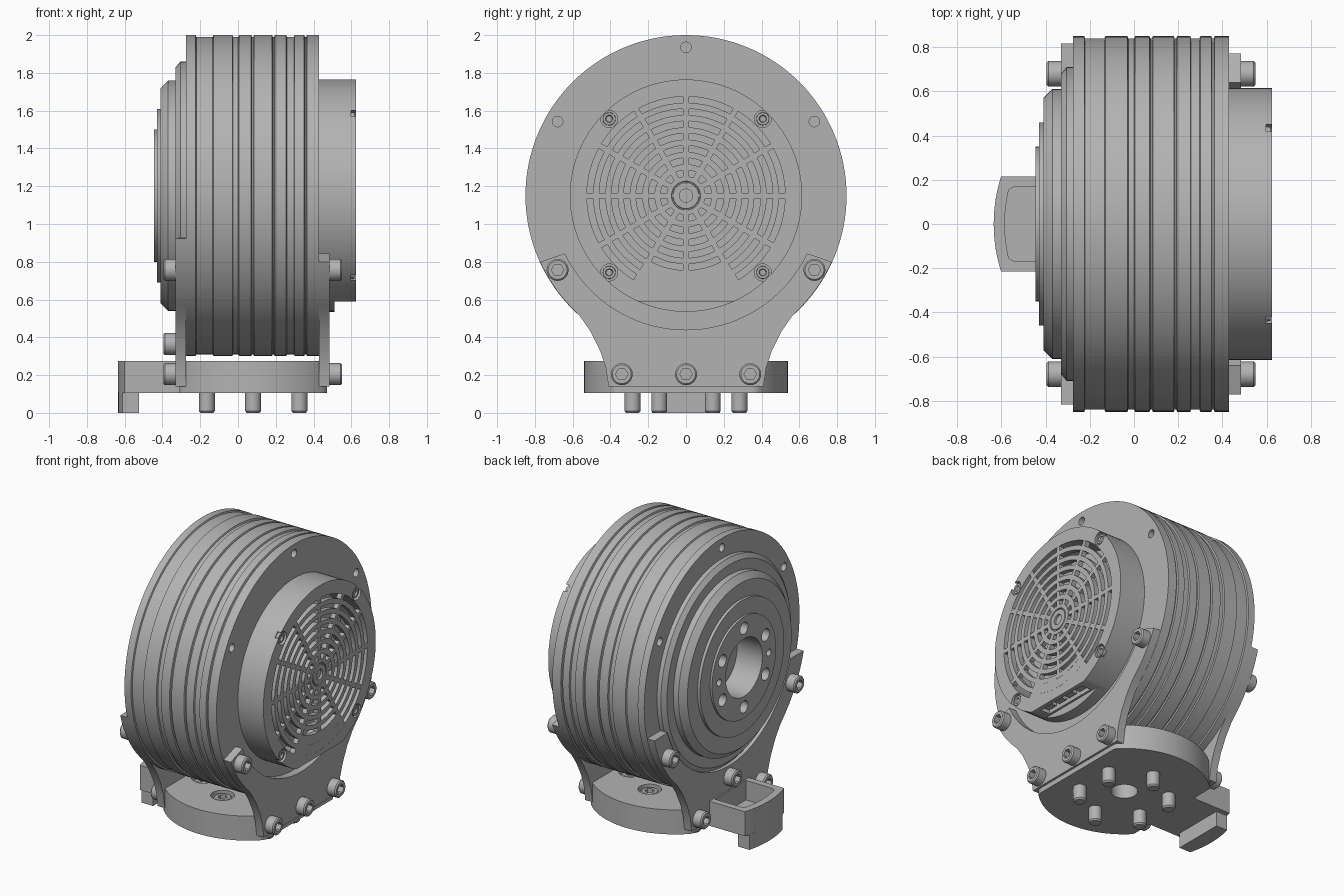
import bpy, bmesh, math
from mathutils import Matrix, Vector

if "Cube" in bpy.data.objects:
    bpy.data.objects.remove(bpy.data.objects["Cube"])

AXIS_Z = 1.15      # height of the motor axis
BASE_X = 0.08      # centre of the round base
grey = bpy.data.materials.new("machined_grey")
grey.use_nodes = True
grey.diffuse_color = (0.45, 0.45, 0.45, 1)
grey.node_tree.nodes["Principled BSDF"].inputs["Base Color"].default_value = grey.diffuse_color
parts = []


def make(name, bm):
    bmesh.ops.recalc_face_normals(bm, faces=bm.faces)
    mesh = bpy.data.meshes.new(name)
    bm.to_mesh(mesh)
    bm.free()
    mesh.materials.append(grey)
    ob = bpy.data.objects.new(name, mesh)
    bpy.context.collection.objects.link(ob)
    parts.append(ob)
    return ob


def lathe(name, profile, closed=False, n=96, y=0, z=AXIS_Z):
    """Revolve (x, radius) points about a line parallel to x."""
    bm = bmesh.new()
    vs = [bm.verts.new((x, 0, r)) for x, r in profile]
    pairs = list(zip(vs, vs[1:])) + ([(vs[-1], vs[0])] if closed else [])
    es = [bm.edges.new(p) for p in pairs]
    bmesh.ops.spin(bm, geom=vs + es, axis=(1, 0, 0), cent=(0, 0, 0),
                   angle=math.tau, steps=n, use_merge=False)
    bmesh.ops.remove_doubles(bm, verts=bm.verts, dist=1e-5)
    bmesh.ops.translate(bm, verts=bm.verts, vec=(0, y, z))
    return make(name, bm)


def prism(name, pts, a, b, axis="x"):
    """Extrude an outline from a to b; points are (y, z) or (x, y)."""
    bm = bmesh.new()
    at = (lambda p: (a, p[0], p[1])) if axis == "x" else (lambda p: (p[0], p[1], a))
    face = bm.faces.new([bm.verts.new(at(p)) for p in pts])
    top = bmesh.ops.extrude_face_region(bm, geom=[face])["geom"]
    move = Vector((b - a, 0, 0) if axis == "x" else (0, 0, b - a))
    bmesh.ops.translate(bm, vec=move, verts=[v for v in top if isinstance(v, bmesh.types.BMVert)])
    return make(name, bm)


def arc(cx, cy, r, a0, a1, n):
    angles = [math.radians(a0 + (a1 - a0) * i / n) for i in range(n + 1)]
    return [(cx + r * math.cos(t), cy + r * math.sin(t)) for t in angles]


def disc(name, a, b, r, u, v, axis="x", n=32):
    return prism(name, arc(u, v, r, 0, 360 - 360 / n, n - 1), a, b, axis)


def box(name, x, y, z):
    return prism(name, [(y[0], z[0]), (y[1], z[0]), (y[1], z[1]), (y[0], z[1])], *x)


def cut(ob, cutters):
    for c in cutters:
        mod = ob.modifiers.new("cut", "BOOLEAN")
        mod.operation, mod.solver, mod.object = "DIFFERENCE", "EXACT", c
    dg = bpy.context.evaluated_depsgraph_get()
    mesh = bpy.data.meshes.new_from_object(ob.evaluated_get(dg))
    ob.modifiers.clear()
    ob.data = mesh
    for c in cutters:
        parts.remove(c)
        bpy.data.objects.remove(c)


def polar(r, deg):
    t = math.radians(deg)
    return r * math.cos(t), AXIS_Z + r * math.sin(t)


# Ribbed motor body with the stepped output flange
HI, LO = 0.85, 0.84
profile = [(-0.25, 0), (-0.25, 0.2), (-0.445, 0.2), (-0.445, 0.35), (-0.43, 0.35),
           (-0.43, 0.46), (-0.41, 0.46), (-0.41, 0.57), (-0.37, 0.61), (-0.33, 0.61),
           (-0.33, 0.68), (-0.305, 0.71), (-0.275, 0.71), (-0.275, HI)]
for g0, g1 in [(-0.225, -0.13), (-0.03, 0.005), (0.07, 0.085), (0.18, 0.195),
               (0.255, 0.3), (0.35, 0.365)]:
    profile += [(g0, HI), (g0 + 0.004, LO), (g1 - 0.004, LO), (g1, HI)]
body = lathe("motor_body", profile + [(0.43, HI), (0.43, 0)], n=128)
holes = []
for deg in (30, 90, 150):
    holes.append(disc("hole", -0.3, -0.2, 0.028, *polar(0.785, deg)))
    holes.append(disc("hole", 0.36, 0.5, 0.028, *polar(0.785, deg)))
for deg in range(30, 360, 60):
    holes.append(disc("hole", -0.5, -0.36, 0.042, *polar(0.272, deg)))
for deg in (0, 180):
    holes.append(disc("hole", -0.5, -0.36, 0.024, *polar(0.272, deg)))
cut(body, holes)

# Rear cap: short drum, flattened at the bottom, with screw notches
cap = lathe("rear_cap", [(0.425, 0.615), (0.625, 0.615), (0.625, 0.525), (0.425, 0.525)], True)
corners = [polar(0.575, d) for d in (45, 135, 225, 315)]
cut(cap, [box("flat", (0.51, 0.7), (-0.5, 0.5), (0.4, 0.59)),
          box("port", (0.525, 0.595), (-0.2, 0.2), (0.56, 0.7))]
    + [disc("notch", 0.598, 0.7, 0.045, *c) for c in corners])
for c in corners:
    lathe("cap_screw", [(0.59, 0), (0.606, 0), (0.606, 0.016), (0.617, 0.02), (0.617, 0.033),
                        (0.59, 0.035)], n=20, y=c[0], z=c[1])
for i in range(4):
    y = -0.15 + 0.1 * i
    box("port_connector", (0.54, 0.58), (y - 0.035, y + 0.035), (0.605, 0.66))

# Grille: concentric rings, spokes, hub and the blank lower sector
G0, G1, STEP = 0.59, 0.625, 0.065
for k in range(1, 7):
    r = 0.525 - STEP * k
    lathe("grille_ring", [(G0, r), (G1, r), (G1, r + 0.032), (G0, r + 0.032)], True, 72)
lathe("grille_hub", [(G0, 0), (0.61, 0), (0.61, 0.035), (G1, 0.035), (G1, 0.068), (0.618, 0.07),
                     (0.618, 0.075), (G1, 0.077), (G1, 0.102), (G0, 0.102)], n=48)
for deg in range(0, 360, 30):
    spoke = box("grille_spoke", (G0, G1 - 0.001), (0.09, 0.53), (-0.015, 0.015))
    spoke.data.transform(Matrix.Translation((0, 0, AXIS_Z)) @ Matrix.Rotation(math.radians(deg), 4, "X"))
prism("grille_blank", arc(0, AXIS_Z, 0.53, -122, -58, 20) + arc(0, AXIS_Z, 0.425, -58, -122, 20),
      G0, G1 - 0.0005)


# Side brackets cradling the body
def bracket(name, x0, x1, inner_deg, outer_deg):
    half = arc(0, AXIS_Z, 0.71, -90, inner_deg, 24)[1:]
    half += arc(0, AXIS_Z, 0.848, outer_deg, -43, 12)
    half += [(0.56, 0.51), (0.505, 0.43), (0.455, 0.33), (0.425, 0.24), (0.41, 0.14)]
    left = [(-y, z) for y, z in reversed(half)]
    return prism(name, left + [(0, AXIS_Z - 0.71)] + half, x0, x1)


bracket("rear_bracket", 0.43, 0.485, -25.5, -24.4)
bracket("flange_bracket", -0.33, -0.275, -18.5, -15.5)

# Socket-head bolts sharing one mesh
bolt = lathe("bracket_bolt", [(-0.04, 0), (-0.04, 0.058), (0.057, 0.058), (0.065, 0.05), (0.065, 0)],
             n=32, z=0)
cut(bolt, [disc("socket", 0.025, 0.1, 0.033, 0, 0, n=6)])
parts.remove(bolt)
bolt_mesh = bolt.data
bpy.data.objects.remove(bolt)


def place_bolt(name, loc, rot=(0, 0, 0)):
    ob = bpy.data.objects.new(name, bolt_mesh)
    ob.location, ob.rotation_euler = loc, rot
    bpy.context.collection.objects.link(ob)
    parts.append(ob)


for y, z in [(0.34, 0.205), (-0.34, 0.205), (0.68, 0.757), (-0.68, 0.757)]:
    place_bolt("rear_bolt", (0.485, y, z))
    place_bolt("flange_bolt", (-0.33, y, z), (0, 0, math.pi))
place_bolt("rear_bolt", (0.485, 0, 0.205))
place_bolt("flange_bolt", (-0.33, 0, 0.365), (0, 0, math.pi))

# Round base plate trimmed flat under the brackets, with its mounting bolts
outline = [(min(max(x, -0.31), 0.47), y) for x, y in arc(BASE_X, 0, 0.54, 0, 357, 119)]
base = prism("base_plate", outline, 0.105, 0.275, "z")
spots = arc(BASE_X, 0, 0.283, 30, 330, 5)
cut(base, [disc("bore", 0.05, 0.35, 0.085, BASE_X, 0, "z")]
    + [disc("counterbore", 0.19, 0.35, 0.075, x, y, "z") for x, y in spots])
for x, y in spots:
    place_bolt("base_bolt_head", (x, y, 0.2), (0, -math.pi / 2, 0))
    shank = lathe("base_bolt_shank", [(0, 0), (0, 0.034), (0.01, 0.042), (0.2, 0.042), (0.2, 0)], n=24, z=0)
    shank.rotation_euler = (0, -math.pi / 2, 0)
    shank.location = (x, y, 0)


# Cable tray at the flange side, curved around the base, with a foot
def curved(name, r, half_y, x_in, z0, z1):
    a = math.degrees(math.asin(half_y / r))
    pts = arc(BASE_X, 0, r, 180 - a, 180 + a, 16)
    return prism(name, pts + [(x_in, -half_y), (x_in, half_y)], z0, z1, "z")


def round_corners(ob, width):
    bm = bmesh.new()
    bm.from_mesh(ob.data)
    edges = [e for e in bm.edges if abs(e.verts[0].co.z - e.verts[1].co.z) > 0.05
             and e.calc_face_angle(0) > 0.8 and e.verts[0].co.x < -0.5]
    bmesh.ops.bevel(bm, geom=edges, offset=width, segments=5, affect="EDGES", profile=0.5)
    bm.to_mesh(ob.data)
    bm.free()


tray = curved("cable_tray", 0.715, 0.215, -0.3, 0.105, 0.275)
pocket = curved("pocket", 0.665, 0.17, -0.34, 0.14, 0.35)
round_corners(pocket, 0.04)
cut(tray, [pocket])
foot = curved("tray_foot", 0.715, 0.18, -0.525, 0, 0.11)

# Smooth round surfaces, keep edges crisp
bpy.ops.object.select_all(action="DESELECT")
for ob in parts:
    ob.select_set(True)
bpy.context.view_layer.objects.active = body
bpy.ops.object.shade_smooth_by_angle(angle=math.radians(25))
